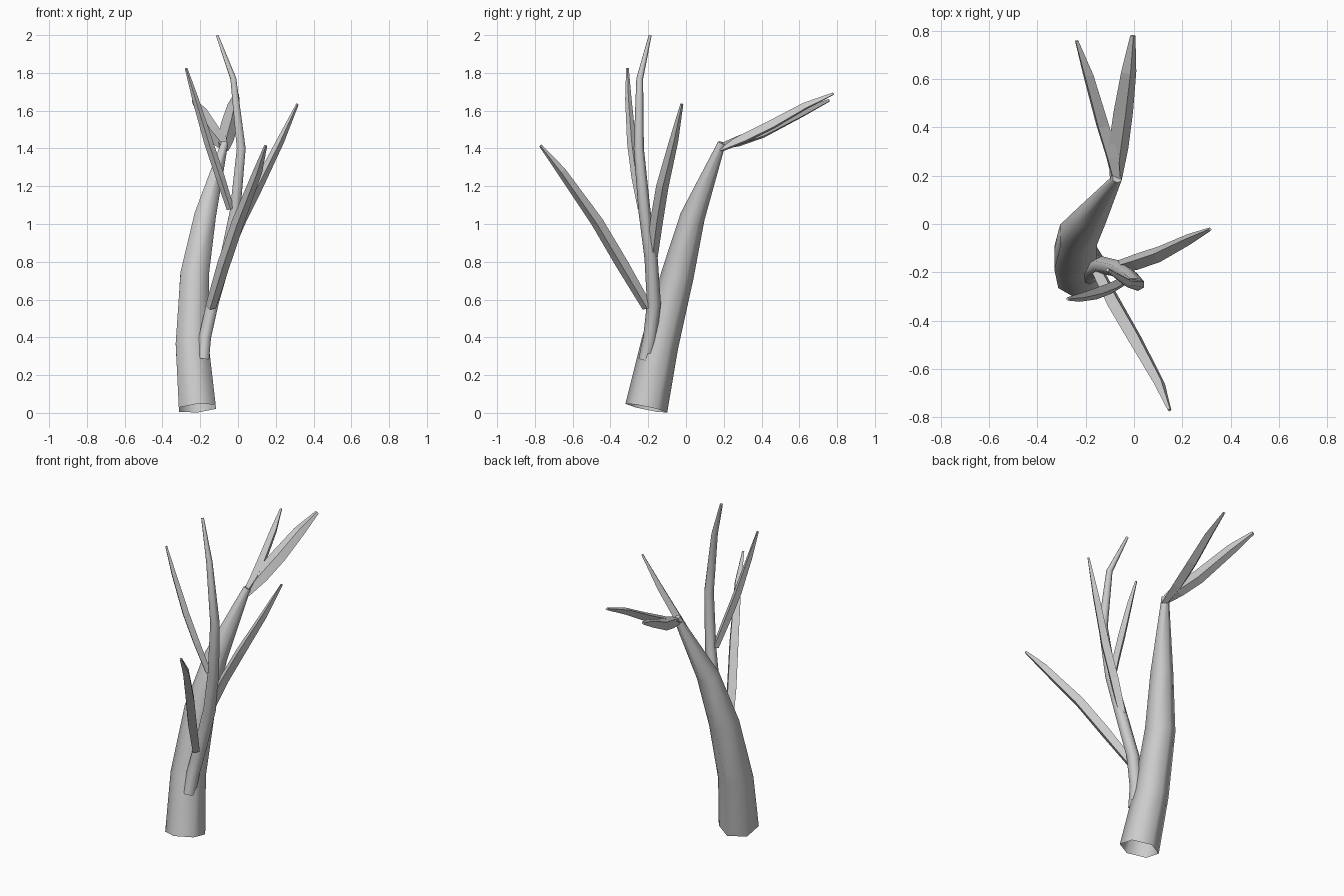
import bpy, bmesh, math
from mathutils import Vector

if "Cube" in bpy.data.objects:
    bpy.data.objects.remove(bpy.data.objects["Cube"])


def tube(name, pts, sides, flat=1.0, turn=0.0, smooth=False):
    """Skin a tapering tube along (x, y, z, radius) points; base open, tip capped."""
    bm = bmesh.new()
    cs = [Vector(p[:3]) for p in pts]
    rings = []
    for i, c in enumerate(cs):
        a = (c - cs[i - 1]).normalized() if i > 0 else Vector()
        b = (cs[i + 1] - c).normalized() if i < len(cs) - 1 else Vector()
        t = (a + b).normalized()
        v = t.cross(Vector((0, 1, 0))).normalized()
        u = v.cross(t)
        r = pts[i][3]
        ring = []
        for k in range(sides):
            ang = 2 * math.pi * k / sides
            p, q = math.cos(ang), flat * math.sin(ang)
            ct, st = math.cos(turn), math.sin(turn)
            ring.append(bm.verts.new(c + r * (u * (p * ct - q * st) + v * (p * st + q * ct))))
        rings.append(ring)
    for r0, r1 in zip(rings, rings[1:]):
        for k in range(sides):
            n = (k + 1) % sides
            bm.faces.new((r0[k], r0[n], r1[n], r1[k]))
    bm.faces.new(rings[-1])
    bmesh.ops.recalc_face_normals(bm, faces=bm.faces)
    me = bpy.data.meshes.new(name)
    bm.to_mesh(me)
    bm.free()
    ob = bpy.data.objects.new(name, me)
    bpy.context.collection.objects.link(ob)
    if smooth:
        bpy.ops.object.select_all(action='DESELECT')
        ob.select_set(True)
        bpy.context.view_layer.objects.active = ob
        bpy.ops.object.shade_smooth_by_angle(angle=math.radians(65))
    return ob


def blade(name, path, radii, flat=1.0, turn=0.0):
    """Faceted twig that swells in the middle."""
    return tube(name, [(*p, r) for p, r in zip(path, radii)], 4, flat, turn)


# Main trunk, a leaning six-sided tube
tube("trunk", [(-0.215, -0.21, 0.025, 0.113), (-0.243, -0.14, 0.36, 0.1),
               (-0.23, -0.045, 0.73, 0.087), (-0.175, 0.035, 1.04, 0.066),
               (-0.07, 0.19, 1.43, 0.021)], 6, smooth=True)

# Side stem growing out of the front of the trunk
tube("side_stem", [(-0.185, -0.215, 0.28, 0.037), (-0.175, -0.19, 0.4, 0.037),
                   (-0.135, -0.17, 0.58, 0.037), (-0.065, -0.185, 0.82, 0.035),
                   (-0.015, -0.22, 1.07, 0.032), (0.017, -0.25, 1.4, 0.027),
                   (-0.025, -0.245, 1.77, 0.018), (-0.11, -0.19, 1.998, 0.008)],
     6, smooth=True)

# Twigs on the side stem
swell = (0.028, 0.034, 0.033, 0.024, 0.008)
blade("front_twig", [(-0.145, -0.205, 0.56), (-0.075, -0.34, 0.79), (0.0, -0.47, 1.01),
                     (0.105, -0.66, 1.28), (0.147, -0.77, 1.415)], swell)
blade("right_twig", [(-0.07, -0.18, 0.81), (0.015, -0.155, 1.02), (0.105, -0.125, 1.2),
                     (0.225, -0.065, 1.44), (0.315, -0.022, 1.635)], swell, 0.85)
blade("left_twig", [(-0.04, -0.235, 1.08), (-0.095, -0.265, 1.25), (-0.155, -0.288, 1.43),
                    (-0.225, -0.305, 1.66), (-0.275, -0.31, 1.825)],
      (0.02, 0.024, 0.024, 0.017, 0.007))

# Pair of flattened twigs at the trunk tip
thin = (0.015, 0.026, 0.026, 0.02, 0.007)
blade("back_twig_right", [(-0.075, 0.18, 1.395), (-0.065, 0.31, 1.455), (-0.045, 0.46, 1.53),
                          (-0.022, 0.63, 1.625), (-0.005, 0.78, 1.69)], thin, 1.7, 0.15)
blade("back_twig_left", [(-0.073, 0.18, 1.41), (-0.09, 0.28, 1.44), (-0.13, 0.41, 1.485),
                         (-0.19, 0.62, 1.59), (-0.237, 0.758, 1.655)], thin, 1.5, -0.2)
